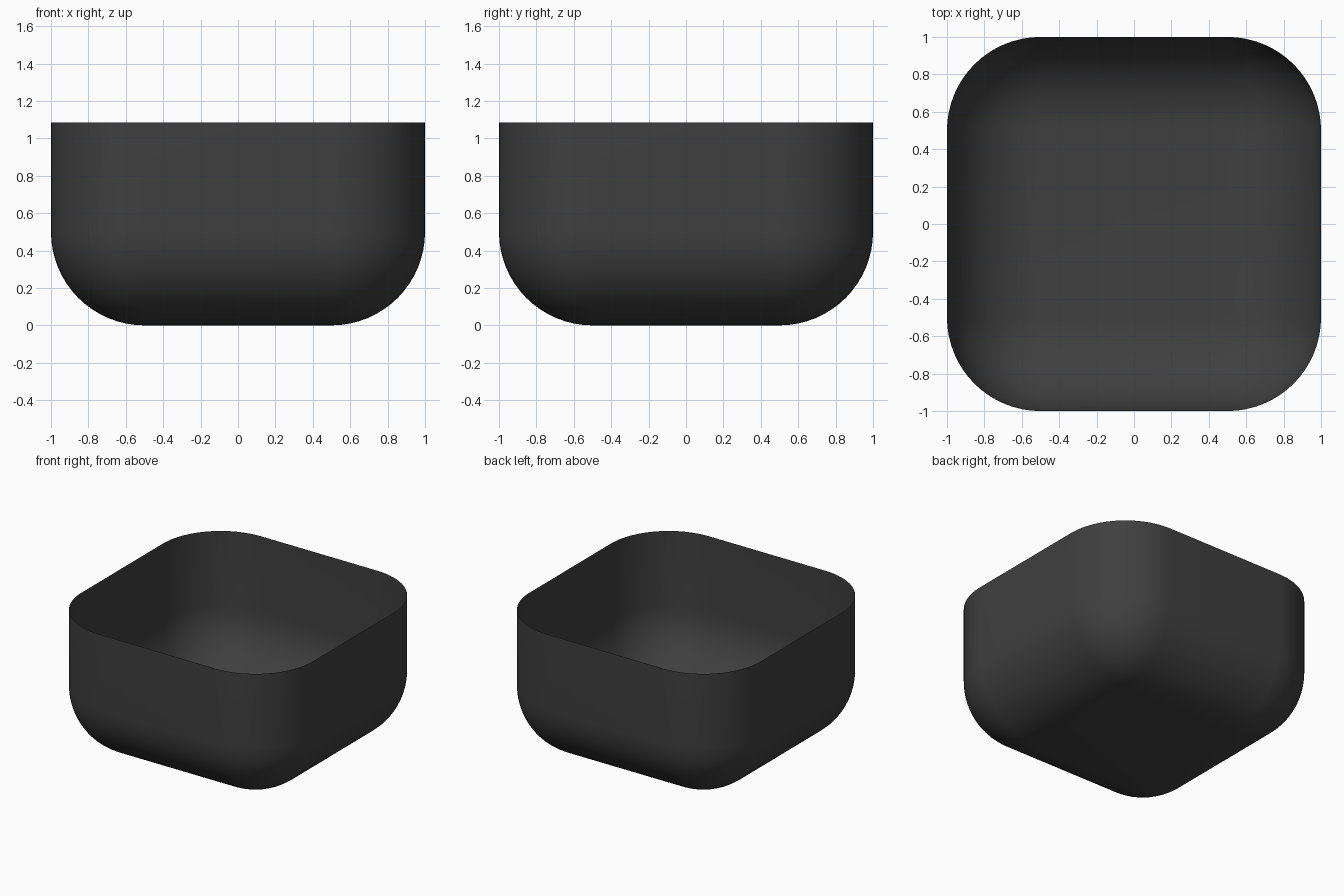
import bpy, bmesh
from mathutils import Vector

if "Cube" in bpy.data.objects:
    bpy.data.objects.remove(bpy.data.objects["Cube"])

HEIGHT, RADIUS = 1.085, 0.5

dark = bpy.data.materials.new("dark_plastic")
dark.diffuse_color = (0.05, 0.05, 0.05, 1)
dark.use_nodes = True
dark.node_tree.nodes["Principled BSDF"].inputs["Base Color"].default_value = dark.diffuse_color


def finish(bm, name, angle=0.6):
    mesh = bpy.data.meshes.new(name)
    bm.to_mesh(mesh)
    bm.free()
    mesh.materials.append(dark)
    obj = bpy.data.objects.new(name, mesh)
    bpy.context.collection.objects.link(obj)
    bpy.ops.object.select_all(action='DESELECT')
    bpy.context.view_layer.objects.active = obj
    obj.select_set(True)
    bpy.ops.object.shade_smooth_by_angle(angle=angle)
    return obj


# Thin open tub: rounded cube cut off at the rim
bm = bmesh.new()
bmesh.ops.create_cube(bm, size=2)
bmesh.ops.translate(bm, verts=bm.verts, vec=Vector((0, 0, 1)))
bmesh.ops.bevel(bm, geom=bm.edges[:], offset=RADIUS, segments=16,
                profile=0.5, affect='EDGES')
bmesh.ops.bisect_plane(bm, geom=bm.verts[:] + bm.edges[:] + bm.faces[:],
                       plane_co=(0, 0, HEIGHT), plane_no=(0, 0, 1),
                       clear_outer=True)
finish(bm, "tub_shell")


# Flat inset pieces in the middle of the floor
def floor_piece(name, outline, z=0.004):
    bm = bmesh.new()
    bm.faces.new([bm.verts.new((x, y, z)) for x, y in outline])
    finish(bm, name)


floor_piece("floor_plate", [(-0.10, -0.04), (0.065, -0.04), (0.065, 0.035), (-0.10, 0.035)])
floor_piece("floor_tab", [(-0.01, -0.065), (0.02, -0.095), (0.045, -0.08),
                          (0.045, -0.055), (0.02, -0.045)])
